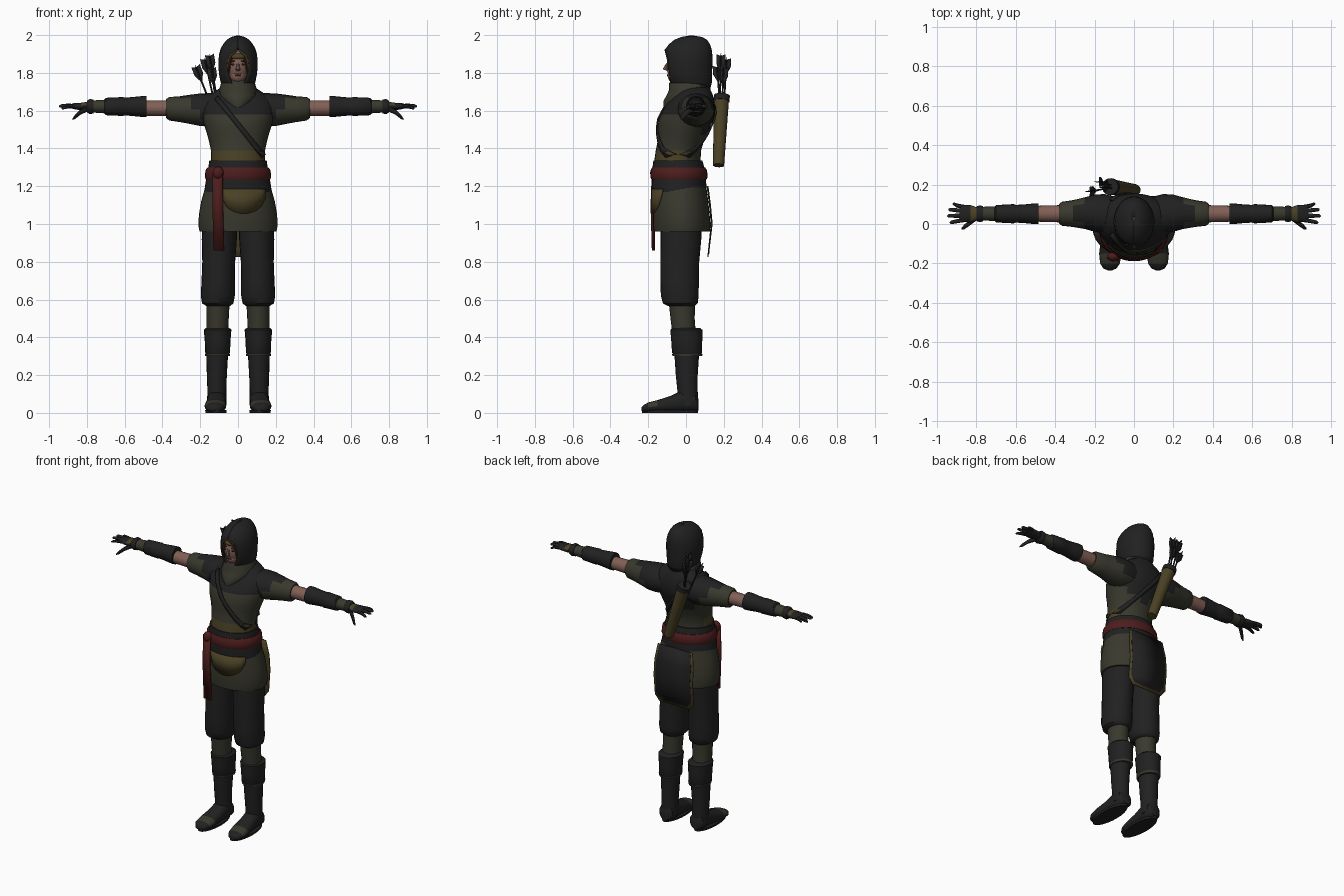
import bpy, bmesh, math
from mathutils import Vector


def mat(name, r, g, b):
    m = bpy.data.materials.new(name)
    m.diffuse_color = (r, g, b, 1)
    return m


DARK = mat("charcoal cloth", .015, .015, .015)
OLIVE = mat("olive cloth", .040, .040, .027)
GOLD = mat("ochre cloth", .068, .052, .018)
RED = mat("red cloth", .075, .012, .012)
SKIN = mat("skin", .22, .115, .09)
HAIR = mat("auburn hair", .06, .015, .01)


def finish(name, bm, mats, rule=None, angle=40):
    bmesh.ops.recalc_face_normals(bm, faces=bm.faces)
    for f in bm.faces:
        f.material_index = rule(f.calc_center_median()) if rule else 0
    me = bpy.data.meshes.new(name)
    bm.to_mesh(me)
    bm.free()
    for m in mats:
        me.materials.append(m)
    ob = bpy.data.objects.new(name, me)
    bpy.context.collection.objects.link(ob)
    bpy.context.view_layer.objects.active = ob
    ob.select_set(True)
    bpy.ops.object.shade_smooth_by_angle(angle=math.radians(angle))
    ob.select_set(False)
    return ob


def tube(name, axis, rows, mats, rule=None, s=1, n=20, power=1.0, gaps=None, angle=45):
    """Loft of oval rings: each row is (position on axis, centre a, centre b, radius a, radius b)."""
    bm = bmesh.new()
    rings = []
    for k, (t, ca, cb, ra, rb) in enumerate(rows):
        ring = []
        for i in range(n + (1 if gaps else 0)):
            if gaps:    # open towards the front by this half angle
                a = -math.pi / 2 + gaps[k] + (2 * math.pi - 2 * gaps[k]) * i / n
            else:
                a = 2 * math.pi * i / n
            c, d = math.cos(a), math.sin(a)
            p = ca + ra * math.copysign(abs(c) ** power, c)
            q = cb + rb * math.copysign(abs(d) ** power, d)
            x, y, z = {"x": (t, p, q), "y": (p, t, q), "z": (p, q, t)}[axis]
            ring.append(bm.verts.new((x * s, y, z)))
        rings.append(ring)
    for r0, r1 in zip(rings, rings[1:]):
        for i in range(n):
            j = i + 1 if gaps else (i + 1) % n
            bm.faces.new((r0[i], r0[j], r1[j], r1[i]))
    if not gaps:
        bm.faces.new(rings[0])
        bm.faces.new(rings[-1])
    return finish(name, bm, mats, rule, angle)


def rod(name, a, b, r0, r1, m, n=12):
    a, b = Vector(a), Vector(b)
    bm = bmesh.new()
    bmesh.ops.create_cone(bm, cap_ends=True, segments=n, radius1=r0, radius2=r1, depth=(b - a).length)
    q = (b - a).to_track_quat("Z", "Y").to_matrix().to_4x4()
    q.translation = (a + b) / 2
    bm.transform(q)
    return finish(name, bm, [m])


def strip(name, left, right, m, thick=.008):
    """Cloth strip between two matching edge lines."""
    bm = bmesh.new()
    L = [bm.verts.new(p) for p in left]
    R = [bm.verts.new(p) for p in right]
    for i in range(len(L) - 1):
        bm.faces.new((L[i], R[i], R[i + 1], L[i + 1]))
    ob = finish(name, bm, [m])
    mod = ob.modifiers.new("thickness", "SOLIDIFY")
    mod.thickness, mod.offset = thick, 0
    return ob


def ball(name, loc, size, m, n=16):
    bm = bmesh.new()
    bmesh.ops.create_uvsphere(bm, u_segments=n, v_segments=n // 2 + 2, radius=1)
    for v in bm.verts:
        v.co = Vector(loc) + Vector([a * b for a, b in zip(v.co, size)])
    return finish(name, bm, [m], angle=60)


# Torso with dark shoulder mantle and ochre midriff
TORSO = [(1.30, 0, -.045, .15, .125), (1.34, 0, -.045, .143, .122), (1.39, 0, -.04, .143, .12),
         (1.43, 0, -.03, .152, .122), (1.47, 0, -.02, .162, .13), (1.51, 0, -.012, .175, .138),
         (1.55, 0, 0, .185, .145), (1.58, 0, .01, .192, .143), (1.62, 0, .02, .197, .135),
         (1.66, 0, .033, .18, .115), (1.69, 0, .04, .14, .10), (1.73, 0, .04, .08, .08)]


def torso_rule(c):
    if c.z < 1.39 and c.y < .0:
        return 2
    edge = 1.43 + .5 * abs(c.x) if c.y > .04 else 1.575
    return 1 if c.z > edge else 0


tube("torso", "z", TORSO, [OLIVE, DARK, GOLD], torso_rule, n=32)


def torso_y(x, z, side):
    for a, b in zip(TORSO, TORSO[1:]):
        if a[0] <= z <= b[0]:
            k = (z - a[0]) / (b[0] - a[0])
            cy, rx, ry = [a[i] + (b[i] - a[i]) * k for i in (2, 3, 4)]
            return cy + side * (ry * math.sqrt(max(0, 1 - (x / rx) ** 2)) + .006)


# Strap across the chest and back
for side, label in ((-1, "strap_front"), (1, "strap_back")):
    edges = [], []
    for i in range(11):
        k = i / 10
        x, z = -.115 + .25 * k, 1.67 - .31 * k
        for e, d in zip(edges, (-.009, .009)):
            e.append((x + d, torso_y(x + d, z + d, side), z + d))
    strip(label, edges[0], edges[1], DARK)

# Cowl collar
tube("cowl", "z", [(1.62, 0, -.02, .05, .10), (1.65, 0, -.008, .085, .112), (1.68, 0, .01, .105, .113),
                   (1.71, 0, .02, .10, .11), (1.745, 0, .018, .09, .107), (1.765, 0, .02, .08, .098)],
     [OLIVE, DARK], lambda c: 1 if c.y > .07 else 0, n=24)

# Hood, open at the face, with trim
HOOD = [(1.72, 0, .03, .080, .10), (1.75, 0, .022, .092, .115), (1.79, 0, .015, .10, .123),
        (1.83, 0, .012, .104, .127), (1.87, 0, .012, .104, .128), (1.90, 0, .012, .10, .127),
        (1.925, 0, .013, .093, .123), (1.95, 0, .018, .08, .11), (1.975, 0, .025, .06, .087),
        (1.99, 0, .03, .036, .055), (1.998, 0, .03, .005, .008)]
GAPS = [.0, .40, .56, .60, .56, .42, .03, 0, 0, 0, 0]
hood = tube("hood", "z", HOOD, [DARK], n=32, gaps=GAPS, angle=60)
mod = hood.modifiers.new("thickness", "SOLIDIFY")
mod.thickness = .008
for s in (-1, 1):
    outer, inner = [], []
    for (z, _, cy, rx, ry), g in list(zip(HOOD, GAPS))[3:7]:
        outer.append((s * rx * math.sin(g), cy - ry * math.cos(g) - .002, z))
        inner.append((s * rx * math.sin(g) * .85, cy - ry * math.cos(g) + .002, z - .010))
    strip("hood_trim", outer, inner, GOLD, .005)

# Head, face and hair
ball("head", (0, -.015, 1.835), (.068, .088, .098), SKIN, 20)
ball("jaw", (0, -.050, 1.785), (.043, .048, .042), SKIN)
rod("nose", (0, -.098, 1.850), (0, -.112, 1.815), .006, .013, SKIN, 8)
ball("mouth", (0, -.096, 1.788), (.018, .005, .005), HAIR, 10)
ball("headband", (0, -.020, 1.885), (.066, .085, .028), GOLD)
for s in (-1, 1):
    ball("eye", (s * .026, -.093, 1.845), (.012, .006, .006), DARK, 10)
    ball("brow", (s * .027, -.092, 1.862), (.018, .006, .004), HAIR, 10)
    rod("hair_lock", (s * .040, -.082, 1.885), (s * .056, -.075, 1.775), .014, .006, HAIR, 8)

# Belt, red sash and skirt
tube("belt", "z", [(1.17, 0, -.035, .178, .143), (1.20, 0, -.037, .175, .145), (1.25, 0, -.037, .166, .142),
                   (1.30, 0, -.04, .157, .137), (1.335, 0, -.043, .152, .13)], [DARK], n=32)
tube("sash", "z", [(1.235, 0, -.037, .170, .146), (1.25, 0, -.037, .176, .152), (1.285, 0, -.038, .172, .149),
                   (1.30, 0, -.039, .160, .140)], [RED], n=32)
tube("skirt", "z", [(.96, 0, -.022, .203, .148), (.99, 0, -.022, .210, .152), (1.05, 0, -.025, .207, .150),
                    (1.12, 0, -.028, .195, .146), (1.20, 0, -.033, .172, .140)], [OLIVE], n=32)
ball("sash_knot", (-.105, -.165, 1.27), (.03, .025, .034), RED)
strip("sash_tail", [(-.135, -.165, 1.28), (-.135, -.172, 1.1), (-.128, -.170, .86)],
      [(-.082, -.175, 1.28), (-.080, -.182, 1.1), (-.073, -.175, .86)], RED, .012)

# Ochre apron on the front of the skirt
xs = [-.085 + .23 * i / 10 for i in range(11)]
oval = lambda x, rx, ry, cy: cy - ry * math.sqrt(1 - (x / rx) ** 2)
strip("apron", [(x, oval(x, .185, .143, -.036), 1.185) for x in xs],
      [(x, oval(x, .20, .148, -.030), 1.155 - .10 * math.sqrt(max(0, 1 - ((x - .03) / .116) ** 2))) for x in xs],
      GOLD, .009)

# Back panel with ochre border
for label, w, low, off, m in (("back_panel_border", .142, .825, 0, GOLD), ("back_panel", .126, .842, .004, DARK)):
    ys = [(1.20, .112), (1.10, .125), (1.0, .134), (low + .04, .120), (low, .116)]
    edges = [[(s * (w - (.03 if z == low else .03 * max(0, z - 1.1) * 5)), y + off, z) for z, y in ys] for s in (-1, 1)]
    strip(label, edges[0], edges[1], m, .006)

for s in (-1, 1):
    # Trousers, shins and boots
    tube("trouser", "z", [(.565, .105, -.025, .062, .07), (.58, .107, -.030, .083, .092), (.62, .107, -.033, .090, .100),
                          (.70, .105, -.034, .088, .102), (.80, .102, -.033, .087, .103), (.92, .099, -.027, .093, .108),
                          (1.02, .095, -.025, .092, .11)], [DARK], s=s, n=24)
    tube("shin", "z", [(.42, .11, -.01, .058, .062), (.50, .108, -.018, .059, .064), (.59, .106, -.022, .062, .07)],
         [OLIVE], s=s)
    tube("boot_cuff", "z", [(.305, .108, .008, .060, .072), (.32, .108, .006, .066, .080), (.38, .108, .004, .068, .082),
                            (.44, .108, .002, .073, .085), (.45, .108, .002, .062, .072)], [DARK], s=s)
    tube("cuff_trim", "z", [(.300, .108, .007, .065, .078), (.313, .108, .007, .067, .081)], [OLIVE], s=s)
    tube("boot_shaft", "z", [(.04, .112, .012, .052, .052), (.12, .112, .008, .050, .054), (.20, .112, .004, .053, .058),
                             (.32, .110, .004, .058, .066)], [DARK], s=s)
    tube("foot", "y", [(.066, .112, .045, .030, .030), (.05, .112, .055, .048, .050), (-.02, .113, .062, .050, .058),
                       (-.08, .116, .047, .052, .043), (-.15, .12, .036, .057, .032), (-.20, .122, .030, .050, .025),
                       (-.225, .122, .024, .034, .018), (-.235, .122, .022, .012, .008)],
         [DARK, OLIVE], lambda c: 1 if -.21 < c.y < -.12 and c.z > .035 else 0, s=s, power=.85)
    tube("sole", "z", [(0, .117, -.085, .055, .148), (.014, .117, -.085, .057, .15)], [DARK], s=s, n=24)
    # Sleeves with the mantle edge
    tube("sleeve", "x", [(.08, .045, 1.605, .09, .085), (.15, .052, 1.605, .10, .088), (.20, .055, 1.605, .094, .086),
                         (.25, .055, 1.607, .080, .078), (.31, .053, 1.608, .068, .068), (.365, .052, 1.61, .061, .062),
                         (.38, .052, 1.612, .05, .05)], [OLIVE, DARK],
         lambda c: 1 if abs(c.x) < .20 + 1.0 * (c.z - 1.59) and c.z > 1.555 else 0, s=s)
    # Forearm, bracer and glove
    tube("upper_arm", "x", [(.36, .052, 1.613, .044, .042), (.50, .052, 1.613, .040, .040)], [SKIN], s=s)
    tube("bracer", "x", [(.485, .052, 1.622, .053, .055), (.50, .052, 1.622, .053, .056), (.56, .052, 1.622, .047, .050),
                         (.60, .052, 1.622, .045, .047), (.61, .052, 1.622, .049, .050), (.70, .052, 1.622, .044, .046),
                         (.708, .052, 1.622, .035, .036)], [DARK], s=s)
    tube("forearm", "x", [(.69, .052, 1.622, .038, .037), (.80, .053, 1.622, .033, .030)], [OLIVE], s=s)
    tube("glove_cuff", "x", [(.765, .052, 1.622, .039, .037), (.785, .052, 1.622, .043, .040), (.80, .052, 1.622, .036, .030)],
         [DARK], s=s)
    tube("palm", "x", [(.79, .052, 1.622, .030, .026), (.83, .052, 1.622, .044, .020), (.87, .054, 1.624, .044, .016),
                       (.885, .055, 1.624, .038, .011)], [DARK, GOLD],
         lambda c: 1 if abs(c.x) < .85 and c.z > 1.628 else 0, s=s)
    for y, dy, tip, dz in ((.020, -.012, .935, -.008), (.043, -.002, .948, .002), (.066, .007, .942, .004), (.087, .014, .920, -.004)):
        tube("finger", "x", [(.865, y, 1.624, .011, .011), (.90, y + dy * .5, 1.626 + dz * .5, .0105, .010),
                             (tip - .008, y + dy, 1.622 + dz, .009, .008), (tip, y + dy, 1.620 + dz, .003, .003)],
             [DARK], s=s, n=8)
    tube("thumb", "x", [(.80, .035, 1.61, .018, .016), (.835, .006, 1.592, .015, .014), (.862, -.016, 1.568, .012, .012),
                        (.876, -.025, 1.555, .004, .004)], [DARK], s=s, n=8)

# Quiver and arrows
rod("quiver", (.005, .172, 1.31), (-.115, .188, 1.66), .030, .040, GOLD, 16)
rod("quiver_rim", (-.112, .188, 1.65), (-.122, .190, 1.68), .043, .043, DARK, 16)
for bx, by, tx, ty, tz in ((-.14, .18, -.222, .165, 1.83), (-.12, .20, -.175, .215, 1.87), (-.105, .18, -.150, .185, 1.89),
                           (-.115, .19, -.14, .20, 1.82)):
    a, b = Vector((bx, by, 1.62)), Vector((tx, ty, tz))
    rod("arrow_shaft", a, b, .005, .005, DARK, 6)
    d = (b - a).normalized()
    u = d.cross(Vector((0, 1, 0))).normalized()
    for side in (u, d.cross(u)):
        for k in (-1, 1):
            strip("arrow_feather", [b, b - d * .04, b - d * .09],
                  [b + side * .024 * k + d * .008, b + side * .024 * k - d * .04, b - d * .088], DARK, .003)
